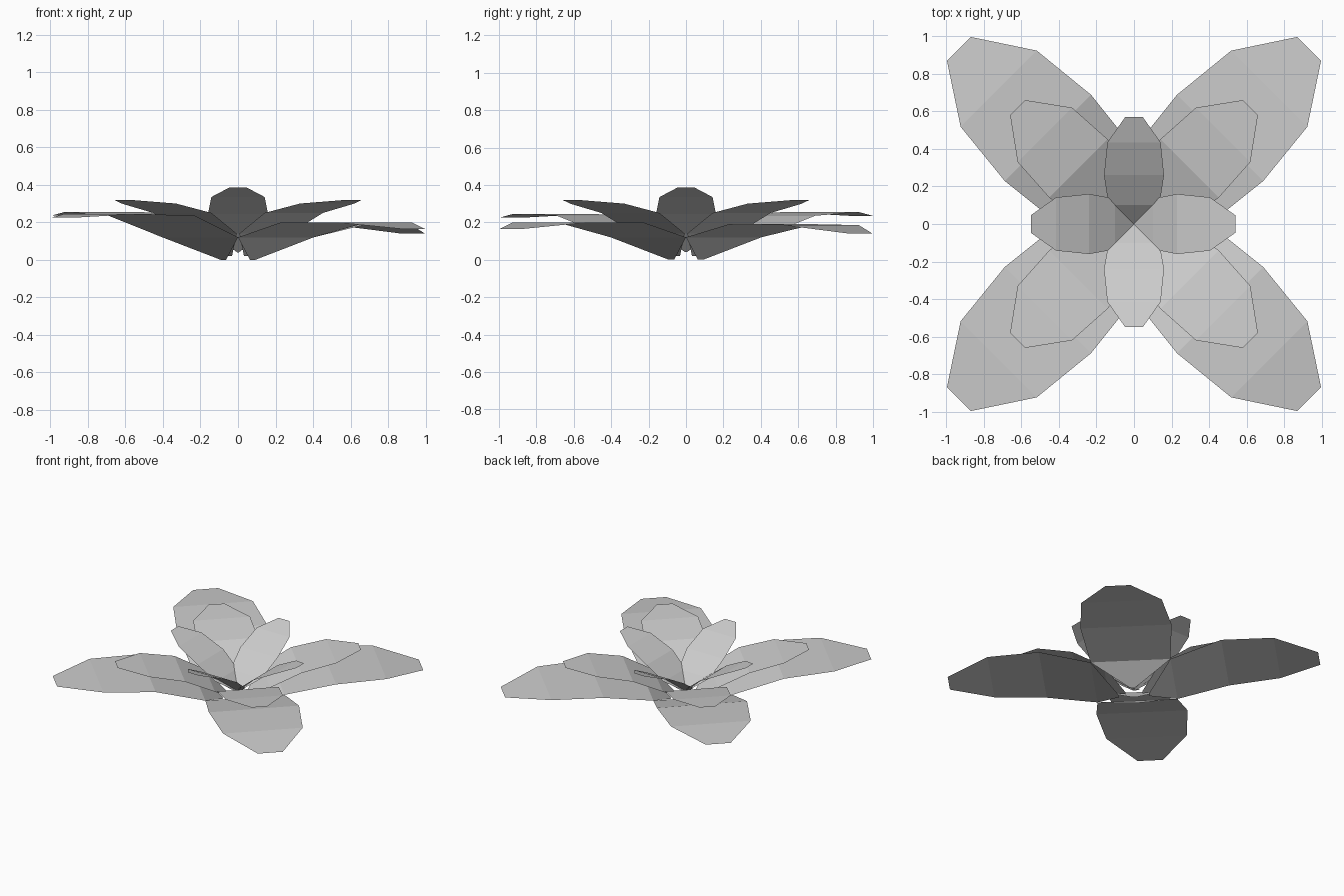
import bpy, bmesh, math
from mathutils import Matrix

cube = bpy.data.objects.get("Cube")
if cube:
    bpy.data.objects.remove(cube)

# Single petal colour
grey = bpy.data.materials.new("petal grey")
grey.use_nodes = True
colour = (0.6, 0.6, 0.6, 1)
grey.diffuse_color = colour
grey.node_tree.nodes["Principled BSDF"].inputs["Base Color"].default_value = colour


def petal(name, rows, angle):
    """Folded sheet: rows of (distance out, half width, height), turned about z."""
    bm = bmesh.new()
    pairs = [[bm.verts.new((d, s * w, z)) for s in (-1, 1)] for d, w, z in rows]
    for (a, b), (c, d) in zip(pairs, pairs[1:]):
        bm.faces.new((a, c, d, b))
    bm.transform(Matrix.Rotation(math.radians(angle), 4, "Z"))
    mesh = bpy.data.meshes.new(name)
    bm.to_mesh(mesh)
    bm.free()
    mesh.materials.append(grey)
    bpy.context.collection.objects.link(bpy.data.objects.new(name, mesh))


# Outer petals droop by different amounts: heights of the last three folds
outer_heights = {
    "back_left": (45, 0.19, 0.185, 0.14),
    "back_right": (135, 0.235, 0.255, 0.235),
    "front_right": (225, 0.235, 0.245, 0.225),
    "front_left": (315, 0.20, 0.20, 0.165),
}
for side, (angle, shoulder, bend, tip) in outer_heights.items():
    petal("outer_petal_" + side, [
        (0.11, 0.02, 0), (0.285, 0.285, 0.12), (0.65, 0.325, shoulder),
        (1.02, 0.287, bend), (1.32, 0.09, tip)], angle)
    petal("middle_petal_" + side, [
        (0.06, 0.015, 0.02), (0.2, 0.19, 0.14), (0.42, 0.22, 0.25),
        (0.672, 0.205, 0.30), (0.877, 0.057, 0.32)], angle)

# Upright inner petals on the axes, the back one slightly longer
for side, angle, stretch in (("left", 0, 0), ("back", 90, 0.03),
                             ("right", 180, 0.01), ("front", 270, 0.01)):
    petal("inner_petal_" + side, [
        (0, 0.005, 0.04), (0.1, 0.135, 0.14), (0.23 + stretch, 0.16, 0.245),
        (0.405 + stretch, 0.142, 0.335), (0.54 + stretch, 0.047, 0.385)], angle)
